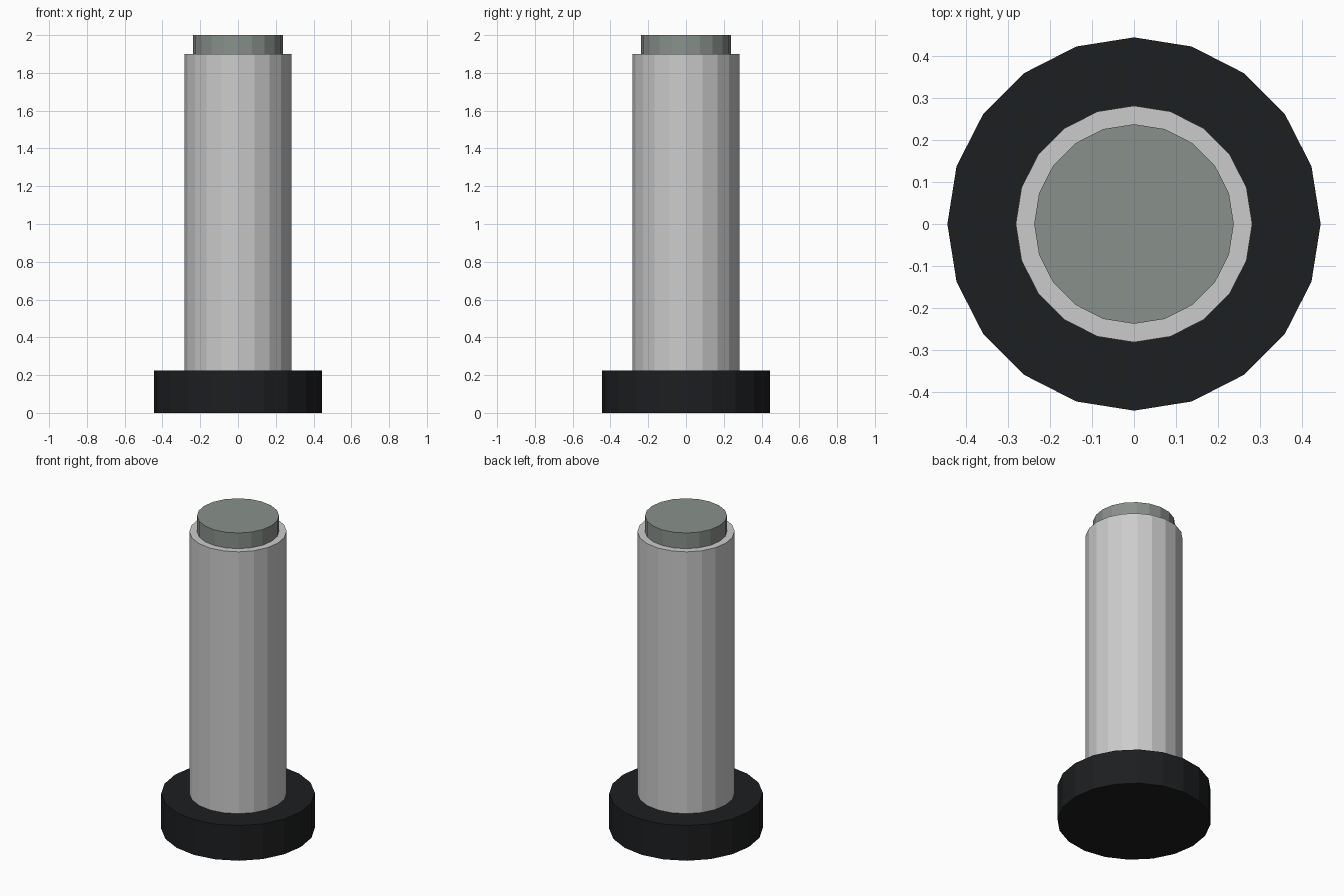
import bpy

if "Cube" in bpy.data.objects:
    bpy.data.objects.remove(bpy.data.objects["Cube"])

SIDES = 20


def material(name, color):
    mat = bpy.data.materials.new(name)
    mat.diffuse_color = (*color, 1.0)
    mat.use_nodes = True
    mat.node_tree.nodes["Principled BSDF"].inputs["Base Color"].default_value = mat.diffuse_color
    return mat


def disc(name, radius, z0, z1, mat=None):
    """Flat-shaded upright cylinder between two heights."""
    bpy.ops.mesh.primitive_cylinder_add(
        vertices=SIDES, radius=radius, depth=z1 - z0,
        location=(0, 0, (z0 + z1) / 2))
    obj = bpy.context.object
    obj.name = name
    if mat:
        obj.data.materials.append(mat)
    return obj


black = material("black_rubber", (0.012, 0.013, 0.014))
dark_grey = material("dark_grey_metal", (0.25, 0.28, 0.26))

# Wide foot, tall barrel, and narrower cap on top
disc("base_flange", 0.445, 0.0, 0.225, black)
disc("barrel", 0.282, 0.225, 1.9)
disc("top_cap", 0.238, 1.9, 2.0, dark_grey)
